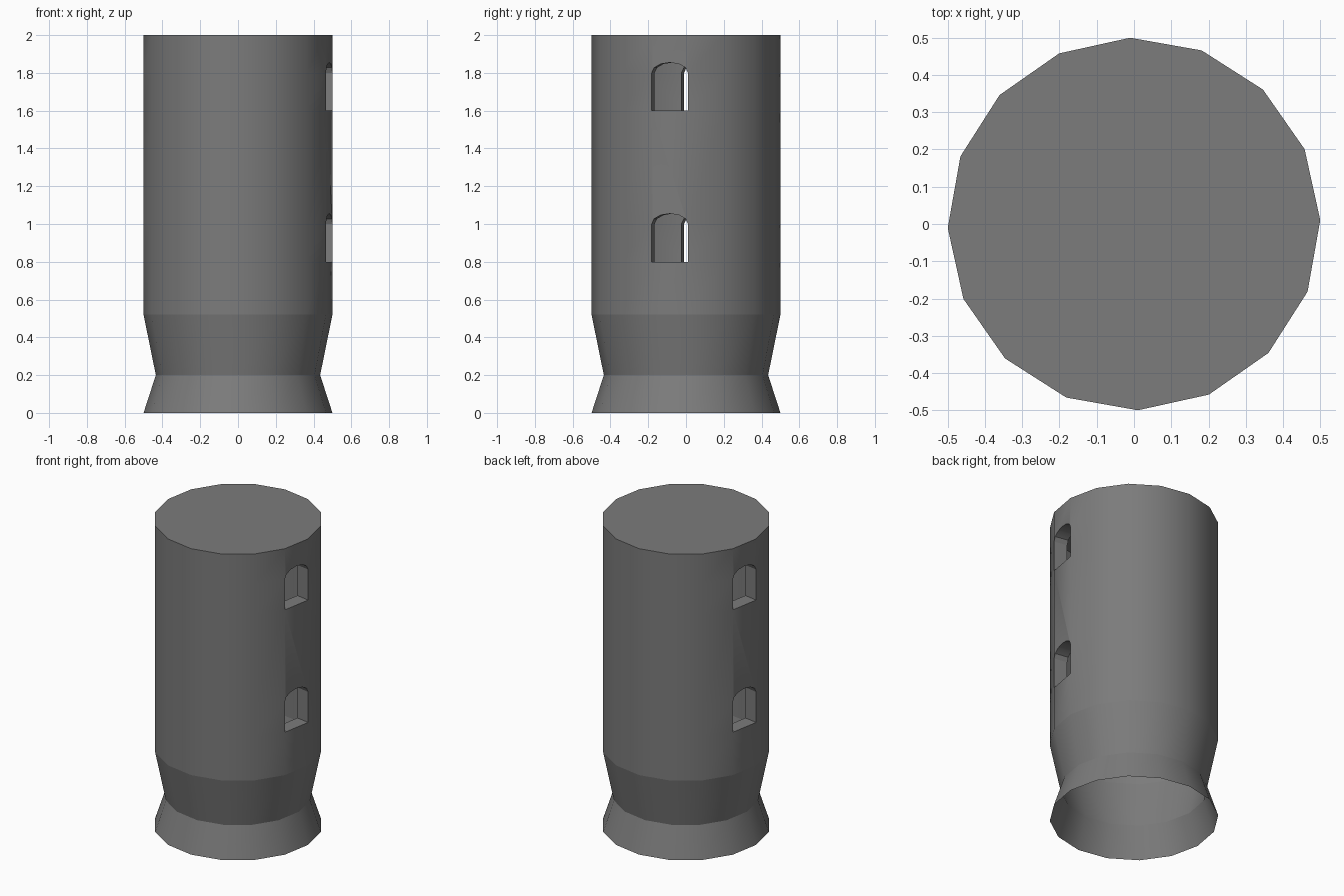
import bpy, bmesh, math
from mathutils import Vector

if "Cube" in bpy.data.objects:
    bpy.data.objects.remove(bpy.data.objects["Cube"])

SIDES = 16
TURN = math.radians(1.2)
STEP = 2 * math.pi / SIDES
WALL = 0.09            # depth of the window reveals
WINDOW_SIDES = (7, 15)  # facets facing -x and +x

stone = bpy.data.materials.new("dark_grey_stone")
stone.diffuse_color = (0.2, 0.2, 0.2, 1)
stone.use_nodes = True
stone.node_tree.nodes["Principled BSDF"].inputs["Base Color"].default_value = stone.diffuse_color


def point(i, r, z):
    a = TURN + STEP * (i % SIDES)
    return Vector((r * math.cos(a), r * math.sin(a), z))


def finish(name, bm):
    """Merge, smooth the shallow edges and make the object."""
    bmesh.ops.remove_doubles(bm, verts=bm.verts, dist=1e-4)
    for f in bm.faces:
        f.smooth = True
    for e in bm.edges:
        if len(e.link_faces) == 2:
            e.smooth = e.calc_face_angle(0) < math.radians(25)
    mesh = bpy.data.meshes.new(name)
    bm.to_mesh(mesh)
    bm.free()
    mesh.materials.append(stone)
    ob = bpy.data.objects.new(name, mesh)
    bpy.context.collection.objects.link(ob)
    return ob


def add_face(bm, pts):
    return bm.faces.new([bm.verts.new(p) for p in pts])


def band(bm, i, r0, z0, r1, z1):
    add_face(bm, [point(i, r0, z0), point(i + 1, r0, z0),
                  point(i + 1, r1, z1), point(i, r1, z1)])


def arch(i, spring, rise, n=6):
    """Window head on one facet, left to right as seen from outside."""
    a, b = point(i, 0.5, spring), point(i + 1, 0.5, spring)
    out = []
    for k in range(n + 1):
        t = math.pi * k / n
        p = a.lerp(b, 0.5 - 0.5 * math.cos(t))
        p.z += rise * math.sin(t)
        out.append(p)
    return out


# Flared foot and tapering neck
for name, r0, z0, r1, z1 in (("flared_foot", 0.5, 0.0, 0.435, 0.2),
                             ("tapered_neck", 0.435, 0.2, 0.5, 0.52)):
    bm = bmesh.new()
    for i in range(SIDES):
        band(bm, i, r0, z0, r1, z1)
    finish(name, bm)

# Tower body with two arched windows on each of the two opposite facets
bm = bmesh.new()
levels = [0.52, 0.8, 1.0, 1.6, 1.8, 2.0]
for i in range(SIDES):
    if i not in WINDOW_SIDES:
        for z0, z1 in zip(levels, levels[1:]):
            band(bm, i, 0.5, z0, 0.5, z1)
        continue
    band(bm, i, 0.5, 0.52, 0.5, 0.8)
    mid = TURN + STEP * (i + 0.5)
    inward = Vector((-math.cos(mid), -math.sin(mid), 0)) * WALL
    for sill, spring, top in ((0.8, 1.0, 1.6), (1.6, 1.8, 2.0)):
        head = arch(i, spring, 0.055)
        # wall above the arch
        add_face(bm, head + [point(i + 1, 0.5, top), point(i, 0.5, top)])
        # sill, jambs and arch soffit
        loop = [point(i, 0.5, sill), point(i + 1, 0.5, sill)] + head[::-1]
        for a, b in zip(loop, loop[1:] + loop[:1]):
            add_face(bm, [a, b, b + inward, a + inward])
# flat top
add_face(bm, [point(i, 0.5, 2.0) for i in range(SIDES)])
finish("tower_body", bm)
